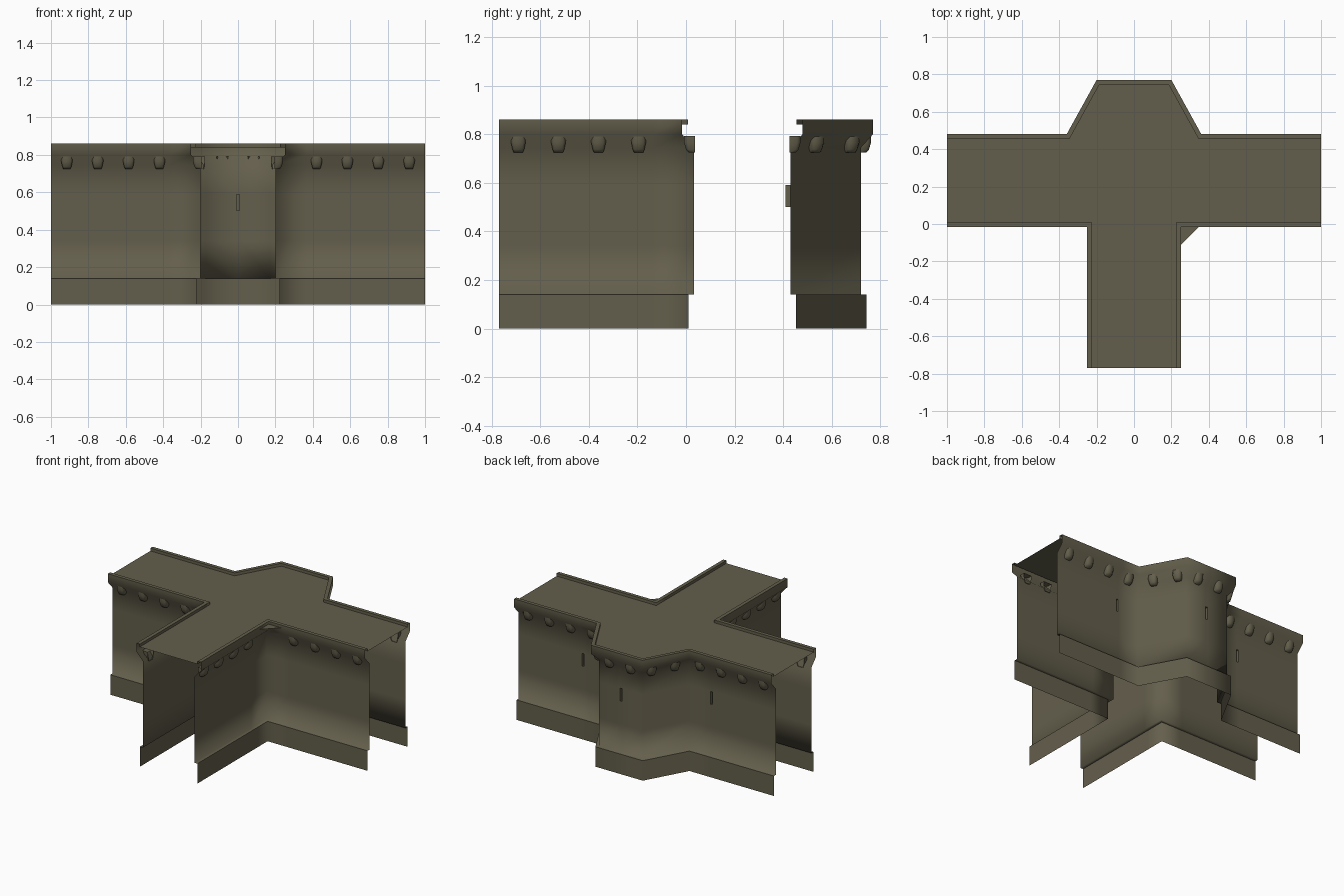
import bpy, bmesh
from mathutils import Vector

if "Cube" in bpy.data.objects:
    bpy.data.objects.remove(bpy.data.objects["Cube"])

stone = bpy.data.materials.new("olive_stone")
stone.diffuse_color = (0.127, 0.114, 0.072, 1)
stone.use_nodes = True
stone.node_tree.nodes["Principled BSDF"].inputs["Base Color"].default_value = stone.diffuse_color

# Wall cross-section: (distance inward from the outer line, height)
PROFILE = [(.027, 0), (.027, .14), (.05, .14), (.05, .34), (.05, .5), (.05, .59),
           (.05, .745), (0, .80), (0, .86), (.025, .86), (.025, .84)]
SHARP_ROWS = {1, 8, 9}
SLIT_ROW = 4
SLIT_HALF = .008
Y0, Y1, YB = -.017, .48, .77      # front line, back line, bastion line


def finish(bm, name):
    me = bpy.data.meshes.new(name)
    bm.to_mesh(me)
    bm.free()
    me.materials.append(stone)
    ob = bpy.data.objects.new(name, me)
    bpy.context.collection.objects.link(ob)
    return ob


def offset(path, dist):
    """Mitred offset of an open path towards its left side."""
    out = []
    for i, p in enumerate(path):
        a = (p - path[i - 1]).normalized() if i else None
        b = (path[i + 1] - p).normalized() if i < len(path) - 1 else None
        a, b = a or b, b or a
        n1, n2 = Vector((-a.y, a.x)), Vector((-b.y, b.x))
        out.append(p + (n1 + n2) * dist / (1 + n1.dot(n2)))
    return out


def wall(name, pts, slits=()):
    """Sweep the profile along the path; slits lists path segments with a recess."""
    path = [Vector(p) for p in pts]
    bm = bmesh.new()
    rows = [[bm.verts.new((p.x, p.y, z)) for p in offset(path, d)] for d, z in PROFILE]
    slit_faces = []
    for j in range(len(rows) - 1):
        for i in range(len(path) - 1):
            f = bm.faces.new((rows[j][i], rows[j][i + 1], rows[j + 1][i + 1], rows[j + 1][i]))
            f.smooth = True
            if j == SLIT_ROW and i in slits:
                slit_faces.append(f)
    for j in SHARP_ROWS:
        for a, b in zip(rows[j], rows[j][1:]):
            bm.edges.get((a, b)).smooth = False
    # arrow slits pushed into the wall
    bm.normal_update()
    for f in slit_faces:
        n = f.normal.copy()
        inner = [bm.verts.new(v.co - n * .02) for v in f.verts]
        outer = list(f.verts)
        bm.faces.remove(f)
        bm.faces.new(inner)
        for k in range(4):
            m = (k + 1) % 4
            bm.faces.new((outer[k], outer[m], inner[m], inner[k]))
    finish(bm, name)
    return path


# Front walls, left and right of the stem
left = [(-1, Y0), (-.37, Y0), (-.25, Y0), (-.25, Y0 - .12), (-.25, -.77)]
right = [(-x, y) for x, y in reversed(left)]
left_path = wall("front_wall_left", left)
right_path = wall("front_wall_right", right)

# Back wall with the angled bastion
half = [(1, Y1), (.5 + SLIT_HALF, Y1), (.5 - SLIT_HALF, Y1), (.36, Y1), (.2, YB), (SLIT_HALF, YB)]
back = half + [(-x, y) for x, y in reversed(half)]
back_path = wall("back_wall_bastion", back, slits=(1, 5, 9))

# Walkway
bm = bmesh.new()
loop = []
for p in (left_path, right_path, back_path):
    loop += offset(p, .025)
face = bm.faces.new([bm.verts.new((p.x, p.y, .84)) for p in loop])
bmesh.ops.triangulate(bm, faces=[face])
finish(bm, "walkway")


# Corbels under the parapet
def add_corbel(bm, p, d):
    u = Vector((d[0], d[1])).normalized()
    out = Vector((u.y, -u.x))
    base = Vector(p) - out * .055
    rings = []
    for z, w, depth in ((.725, .019, .028), (.737, .024, .038), (.765, .03, .046), (.792, .031, .046)):
        shape = [(-w, 0), (-w, depth * .7), (-w * .65, depth), (w * .65, depth), (w, depth * .7), (w, 0)]
        rings.append([bm.verts.new((*(base + u * a + out * b), z)) for a, b in shape])
    for lo, hi in zip(rings, rings[1:]):
        for k in range(5):
            bm.faces.new((lo[k], lo[k + 1], hi[k + 1], hi[k]))
    bm.faces.new(rings[0])
    bm.faces.new(rings[-1])


bm = bmesh.new()
for k in range(4):
    x, y = .42 + .165 * k, -.69 + .165 * k
    for s in (1, -1):
        add_corbel(bm, (s * x, Y0), (1, 0))       # front arms
        add_corbel(bm, (s * x, Y1), (-1, 0))      # back arms
        add_corbel(bm, (s * .25, y), (0, s))      # stem
for t in (-.083, .083):
    add_corbel(bm, (t, YB), (-1, 0))              # bastion face
    for s in (1, -1):                             # bastion flanks
        d = Vector((-.16 * s, .29)).normalized()
        p = Vector((.28 * s, .625)) + d * t
        add_corbel(bm, p, d * s)
bmesh.ops.recalc_face_normals(bm, faces=bm.faces)
for f in bm.faces:
    f.smooth = True
for e in bm.edges:
    if len(e.link_faces) == 2 and e.calc_face_angle() > 1.0:
        e.smooth = False
finish(bm, "corbels")
